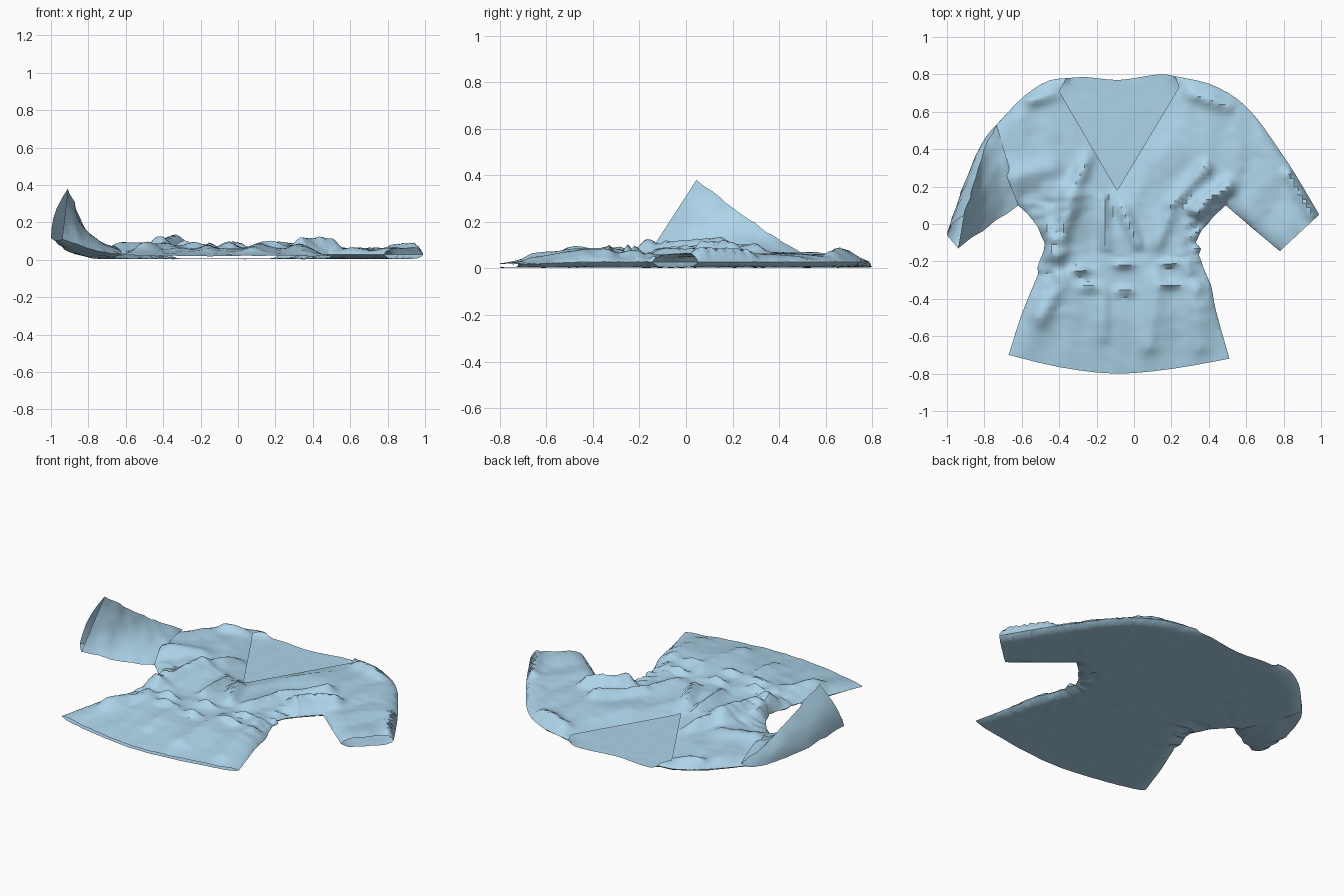
import bpy, bmesh, math
from mathutils import Vector, noise

if "Cube" in bpy.data.objects:
    bpy.data.objects.remove(bpy.data.objects["Cube"])

# Ridges of cloth: x0, y0, x1, y1, height, width
folds = [(-.24, .36, -.34, .15, .04, .035), (-.34, .15, -.42, -.15, .065, .06),
         (-.16, .14, -.15, -.12, .025, .025), (-.1, .16, .02, -.1, .035, .03),
         (.38, .3, .2, .1, .04, .035), (.2, .1, .13, -.1, .03, .04),
         (.5, .2, .33, .08, .055, .04), (-.38, -.3, -.5, -.5, .03, .05),
         (.12, -.3, .08, -.65, .025, .05), (.33, -.35, .36, -.65, .02, .05),
         (-.16, -.35, -.16, -.6, .015, .03), (-.62, .25, -.45, .3, .03, .06),
         (-.55, .66, -.4, .7, .035, .035), (.3, .7, .5, .63, .03, .035),
         (.83, .27, .95, .06, .04, .03)]
# Small gathers around the waist: x, y
gathers = [(-.28, -.25), (-.24, -.34), (-.05, -.22), (-.05, -.36), (.19, -.21), (.19, -.33)]


def crumple(p):
    # strongest at the pinched waist sides
    side = max(math.exp(-((p.x + .47) / .1) ** 2), math.exp(-((p.x - .38) / .1) ** 2))
    return side * math.exp(-((p.y + .1) / .2) ** 2)


def smooth(path, n=3):
    # spline through the points, ragged where the cloth is gathered
    pts = [Vector(p) for p in path]
    pts = [pts[0]] + pts + [pts[-1]]
    out = []
    for a, b, c, d in zip(pts, pts[1:], pts[2:], pts[3:]):
        for i in range(n):
            t = i / n
            p = .5 * (2 * b + (c - a) * t + (2 * a - 5 * b + 4 * c - d) * t * t
                      + (3 * b - a - 3 * c + d) * t ** 3)
            if out:
                p.x += .035 * crumple(p) * noise.noise(Vector((p.x * 25, p.y * 25, 3)))
            out.append(p)
    return out + [pts[-1]]


# Outline of the flat garment, seen from the top
right_side = smooth([(.51, -.72), (.44, -.47), (.41, -.32), (.36, -.2), (.34, -.1), (.39, 0), (.49, .1)])
right_under = [Vector(p) for p in ((.49, .1), (.63, -.02), (.78, -.145))]
right_outer = smooth([(.99, .05), (.86, .27), (.76, .42), (.66, .56), (.55, .67), (.4, .75), (.22, .79)])
back_neck = smooth([(.22, .79), (.13, .8), (-.08, .77), (-.25, .785), (-.36, .78)])[1:-1]
front_neck = [Vector(p) for p in ((.24, .73), (-.09, .18), (-.4, .71))]
left_outer = smooth([(-.36, .78), (-.46, .765), (-.58, .69), (-.69, .58), (-.77, .49)])
left_side = smooth([(-.62, .1), (-.54, .02), (-.48, -.1), (-.5, -.2), (-.53, -.31), (-.6, -.48), (-.67, -.7)])
hem = smooth([(-.67, -.7), (-.4, -.765), (-.1, -.8), (.2, -.775), (.51, -.72)])[1:-1]


def seg_dist(p, a, b):
    t = max(0, min(1, (p - a).dot(b - a) / (b - a).length_squared))
    return (p - a - (b - a) * t).length


def path_dist(p, path):
    return min(seg_dist(p, a, b) for a, b in zip(path, path[1:]))


def edge_dist(p):
    return min(path_dist(p, q) for q in (right_side, right_under, right_outer, left_outer, left_side))


def hem_fade(p):
    return min(1, max(0, (p.y + .8 - .2 * (p.x + .08) ** 2) / .3))


def front_z(p):
    d = edge_dist(p)
    full = min(d / .07, 1) ** .5
    neck = min(path_dist(p, front_neck) / .1, 1)
    low = hem_fade(p)
    z = .016 + .012 * low + (.004 + .028 * neck * low) * full
    z += min(1, d / .02) * (.3 + .7 * neck) * max(
        h * math.exp(-(seg_dist(p, Vector((x0, y0)), Vector((x1, y1))) / w) ** 2)
        for x0, y0, x1, y1, h, w in folds)
    for gx, gy in gathers:
        z += .04 * math.exp(-((p.x - gx) / .05) ** 2 - ((p.y - gy) / .02) ** 2)
    n = noise.noise(Vector((p.x * 9, p.y * 4, 1)))
    m = noise.noise(Vector((p.x * 16, p.y * 22, 5)))
    return max(.015, z + full * neck * (.3 + .7 * low) * (.018 * n + (.004 + .05 * crumple(p)) * m))


def back_z(p):
    full = min(edge_dist(p) / .045, 1) ** .6
    m = noise.noise(Vector((p.x * 16, p.y * 22, 9)))
    z = .016 + .012 * hem_fade(p)
    return max(0, z + (.005 - z) * full + .003 * m + .05 * full * crumple(p) * max(0, m))


cloth = bpy.data.materials.new("cloth")
cloth.diffuse_color = (.42, .66, .82, 1)
cloth.use_nodes = True
cloth.node_tree.nodes["Principled BSDF"].inputs["Base Color"].default_value = cloth.diffuse_color


def finish(bm, name, angle=40):
    me = bpy.data.meshes.new(name)
    bm.to_mesh(me)
    bm.free()
    me.materials.append(cloth)
    ob = bpy.data.objects.new(name, me)
    bpy.context.collection.objects.link(ob)
    bpy.ops.object.select_all(action='DESELECT')
    ob.select_set(True)
    bpy.context.view_layer.objects.active = ob
    bpy.ops.object.shade_smooth_by_angle(angle=math.radians(angle))


def panel(name, outline, height, step, flip=False):
    # fill the outline, cut it into a grid, then drape it
    bm = bmesh.new()
    verts = []
    for p in outline:
        if not verts or (verts[-1].co.xy - p).length > 1e-4:
            verts.append(bm.verts.new((p.x, p.y, 0)))
    f = bm.faces.new(verts)
    f.normal_update()
    bmesh.ops.triangulate(bm, faces=[f])
    for axis, lo, hi in ((0, -1, 1), (1, -.8, .8)):
        for i in range(int((hi - lo) / step) + 1):
            co, no = Vector(), Vector()
            co[axis], no[axis] = lo + (i + .37) * step, 1
            bmesh.ops.bisect_plane(bm, geom=bm.verts[:] + bm.edges[:] + bm.faces[:],
                                   plane_co=co, plane_no=no, dist=1e-5)
    for v in bm.verts:
        v.co.z = height(v.co.xy)
    bm.normal_update()
    if (sum(f.normal.z for f in bm.faces) < 0) != flip:
        bmesh.ops.reverse_faces(bm, faces=bm.faces[:])
    finish(bm, name)


# Front and back of the blouse with the right sleeve
right = right_side + right_under + right_outer
left = left_outer + left_side + hem
panel("blouse_front", right + front_neck + left, front_z, .022)
panel("blouse_back", right + back_neck + left, back_z, .032, True)

# Raised left sleeve: underarm edge, front ridge and back heel at each station
stations = [((-.61, .11, .028), (-.735, .53, .045), (-.765, .5, .02)),
            ((-.68, .055, .03), (-.8, .4, .125), (-.85, .365, .025)),
            ((-.79, -.02, .055), (-.85, .24, .23), (-.925, .17, .055)),
            ((-.94, -.13, .11), (-.91, .045, .38), (-1.0, -.06, .115))]
bm = bmesh.new()
rings, ROWS, N = [], 18, 12
for r in range(ROWS + 1):
    w = r / ROWS
    k = min(int(w * 3), 2)
    t = w * 3 - k
    A, B, C = (Vector(stations[k][j]).lerp(Vector(stations[k + 1][j]), t) for j in range(3))
    ring = []
    for a, b, bow, n in ((A, B, Vector((0, 0, .03 * (1 - w))), N),
                         (B, C, Vector((-.025 * w, 0, 0)), 5),
                         (C, A, Vector((0, 0, -.022 * (1 - w * .5))), N)):
        for i in range(n):
            p = a.lerp(b, i / n) + bow * math.sin(math.pi * i / n)
            if 0 < r < ROWS:
                p += noise.noise_vector(p * 14) * .01
            p.z = max(p.z, .004)
            p.x = max(p.x, -1)
            ring.append(bm.verts.new(p))
    rings.append(ring)
for a, b in zip(rings, rings[1:]):
    for i in range(len(a)):
        j = (i + 1) % len(a)
        bm.faces.new((a[i], a[j], b[j], b[i]))
bmesh.ops.recalc_face_normals(bm, faces=bm.faces[:])
finish(bm, "left_sleeve")
